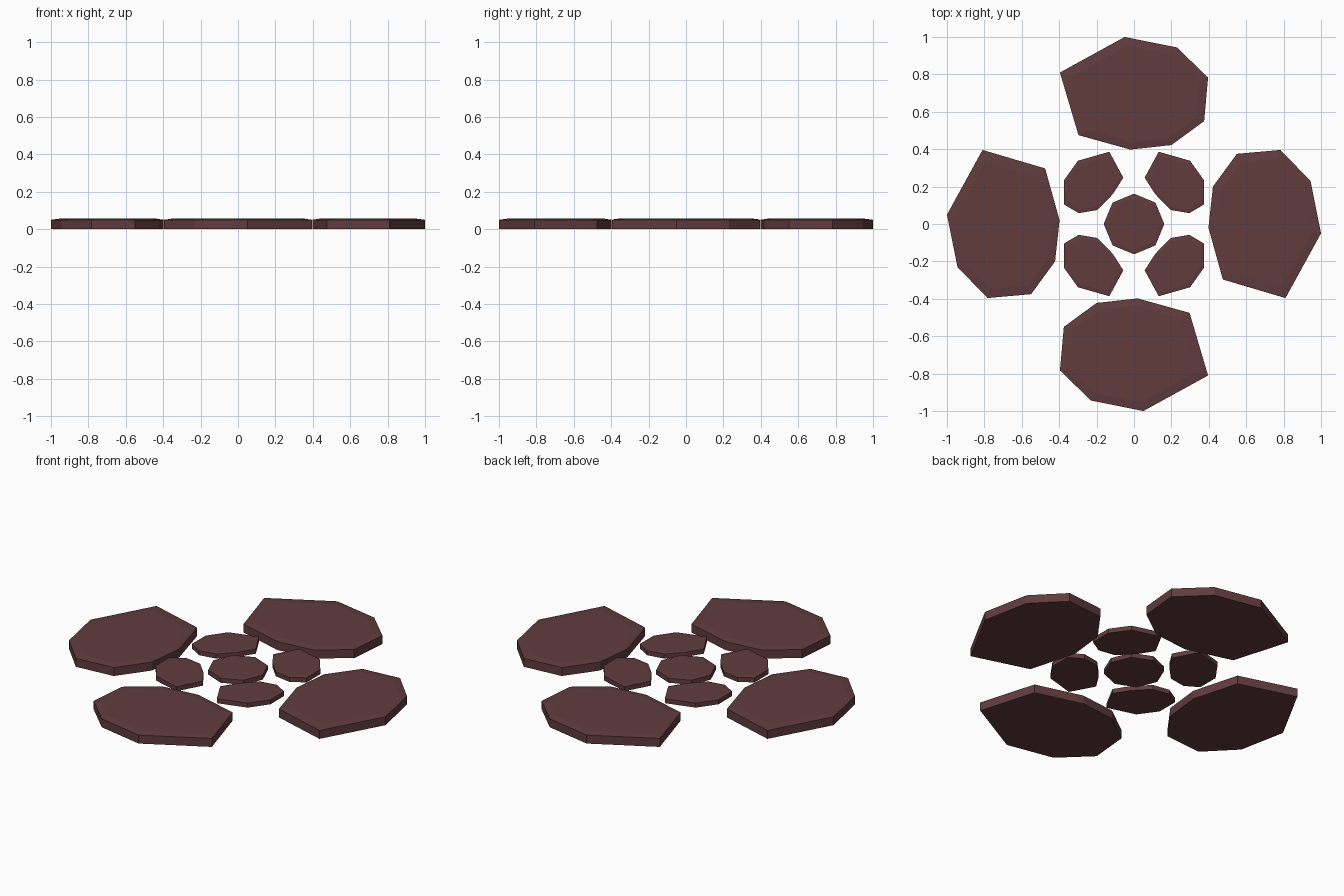
import bpy, bmesh
from math import sin, cos, pi

if "Cube" in bpy.data.objects:
    bpy.data.objects.remove(bpy.data.objects["Cube"])

TOP = 0.056

mat = bpy.data.materials.new("red_brown_stone")
mat.diffuse_color = (0.12, 0.045, 0.048, 1)
mat.use_nodes = True
mat.node_tree.nodes["Principled BSDF"].inputs["Base Color"].default_value = mat.diffuse_color


def stone(name, outline, bottom, rim, inset):
    """Flat slab with a shallow chamfer around the top face."""
    n = len(outline)
    cx = sum(p[0] for p in outline) / n
    cy = sum(p[1] for p in outline) / n
    k = 1 - inset
    bm = bmesh.new()
    rings = [
        [bm.verts.new((x, y, bottom)) for x, y in outline],
        [bm.verts.new((x, y, rim)) for x, y in outline],
        [bm.verts.new((cx + (x - cx) * k, cy + (y - cy) * k, TOP)) for x, y in outline],
    ]
    bm.faces.new(rings[0])
    bm.faces.new(rings[-1])
    for a, b in zip(rings, rings[1:]):
        for i in range(n):
            j = (i + 1) % n
            bm.faces.new((a[i], a[j], b[j], b[i]))
    bmesh.ops.recalc_face_normals(bm, faces=bm.faces)
    mesh = bpy.data.meshes.new(name)
    bm.to_mesh(mesh)
    bm.free()
    mesh.materials.append(mat)
    obj = bpy.data.objects.new(name, mesh)
    bpy.context.collection.objects.link(obj)


# Four large outer stones: one outline, turned and flipped
large = [(-0.05, 1.0), (0.23, 0.944), (0.396, 0.783), (0.375, 0.55),
         (0.20, 0.422), (-0.02, 0.398), (-0.297, 0.475), (-0.396, 0.81)]
placements = {
    "back": lambda x, y: (x, y),
    "front": lambda x, y: (-x, -y),
    "right": lambda x, y: (y, x),
    "left": lambda x, y: (-y, -x),
}
for side, place in placements.items():
    stone("large_stone_" + side, [place(x, y) for x, y in large], 0.0, 0.05, 0.14)

# Four small stones mirrored across both axes
small = [(0.132, 0.386), (0.30, 0.338), (0.375, 0.233), (0.375, 0.105),
         (0.296, 0.058), (0.195, 0.075), (0.113, 0.16), (0.057, 0.248)]
for sx, xn in ((1, "right"), (-1, "left")):
    for sy, yn in ((1, "back"), (-1, "front")):
        stone(f"small_stone_{yn}_{xn}", [(x * sx, y * sy) for x, y in small],
              0.026, 0.053, 0.14)

# Octagonal centre stone
octagon = [(0.162 * cos(i * pi / 4), 0.162 * sin(i * pi / 4)) for i in range(8)]
stone("centre_stone", octagon, 0.026, 0.053, 0.14)
